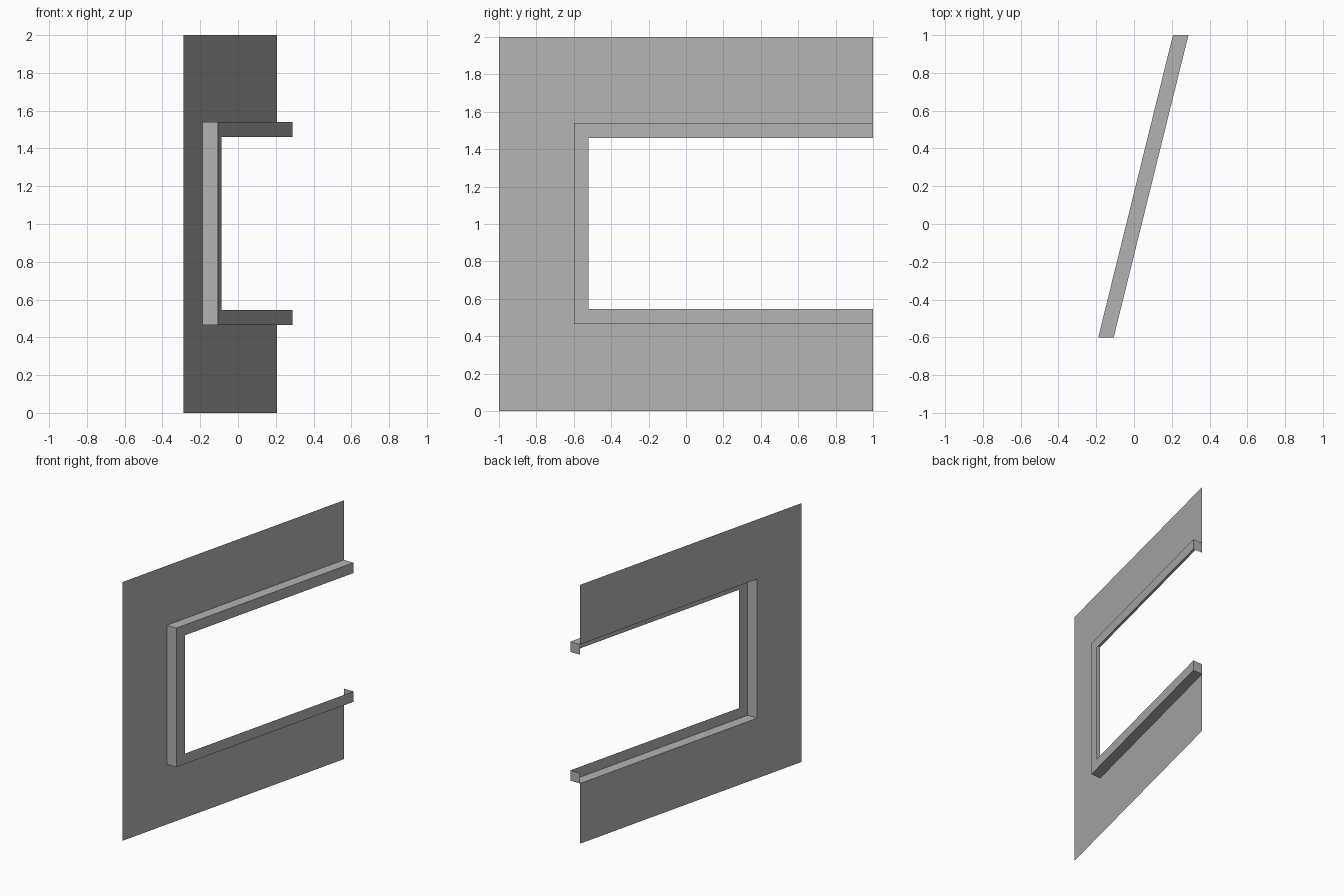
import bpy
import bmesh

cube = bpy.data.objects.get("Cube")
if cube:
    bpy.data.objects.remove(cube, do_unlink=True)

SLOPE = 0.247      # sideways drift of the panel along y
BASE_X = -0.041    # panel position at y = 0
DEPTH = 0.082      # how far the frame stands out
END = 1.0          # open end of the panel

grey = bpy.data.materials.new("plain grey")
grey.use_nodes = True
colour = (0.448, 0.448, 0.448, 1)
grey.diffuse_color = colour
grey.node_tree.nodes["Principled BSDF"].inputs["Base Color"].default_value = colour


def bracket(y, low, high):
    """Three-sided outline, open towards the end of the panel."""
    return [(END, low), (y, low), (y, high), (END, high)]


def place(y, z, out=0.0):
    return (BASE_X + SLOPE * y + out, y, z)


def build(name, faces):
    bm = bmesh.new()
    for face in faces:
        bm.faces.new([bm.verts.new(p) for p in face])
    bmesh.ops.remove_doubles(bm, verts=bm.verts, dist=0.0001)
    mesh = bpy.data.meshes.new(name)
    bm.to_mesh(mesh)
    bm.free()
    mesh.materials.append(grey)
    obj = bpy.data.objects.new(name, mesh)
    bpy.context.collection.objects.link(obj)


def ring(outer, inner, out):
    """Flat quads joining two brackets."""
    return [[place(*p, out) for p in (outer[i], inner[i], inner[i + 1], outer[i + 1])]
            for i in range(3)]


edge = bracket(-1.0, 0.0, 2.0)
opening = bracket(-0.6, 0.465, 1.54)
rim = bracket(-0.52, 0.545, 1.46)

# Thin wall panel with a side opening
build("wall_panel", ring(edge, opening, 0))

# Raised frame: face, outer returns and end caps
frame = ring(opening, rim, DEPTH)
for a, b in zip(opening, opening[1:]):
    frame.append([place(*a), place(*a, DEPTH), place(*b, DEPTH), place(*b)])
for i in (0, 3):
    a, b = opening[i], rim[i]
    frame.append([place(*a), place(*b), place(*b, DEPTH), place(*a, DEPTH)])
build("opening_frame", frame)
